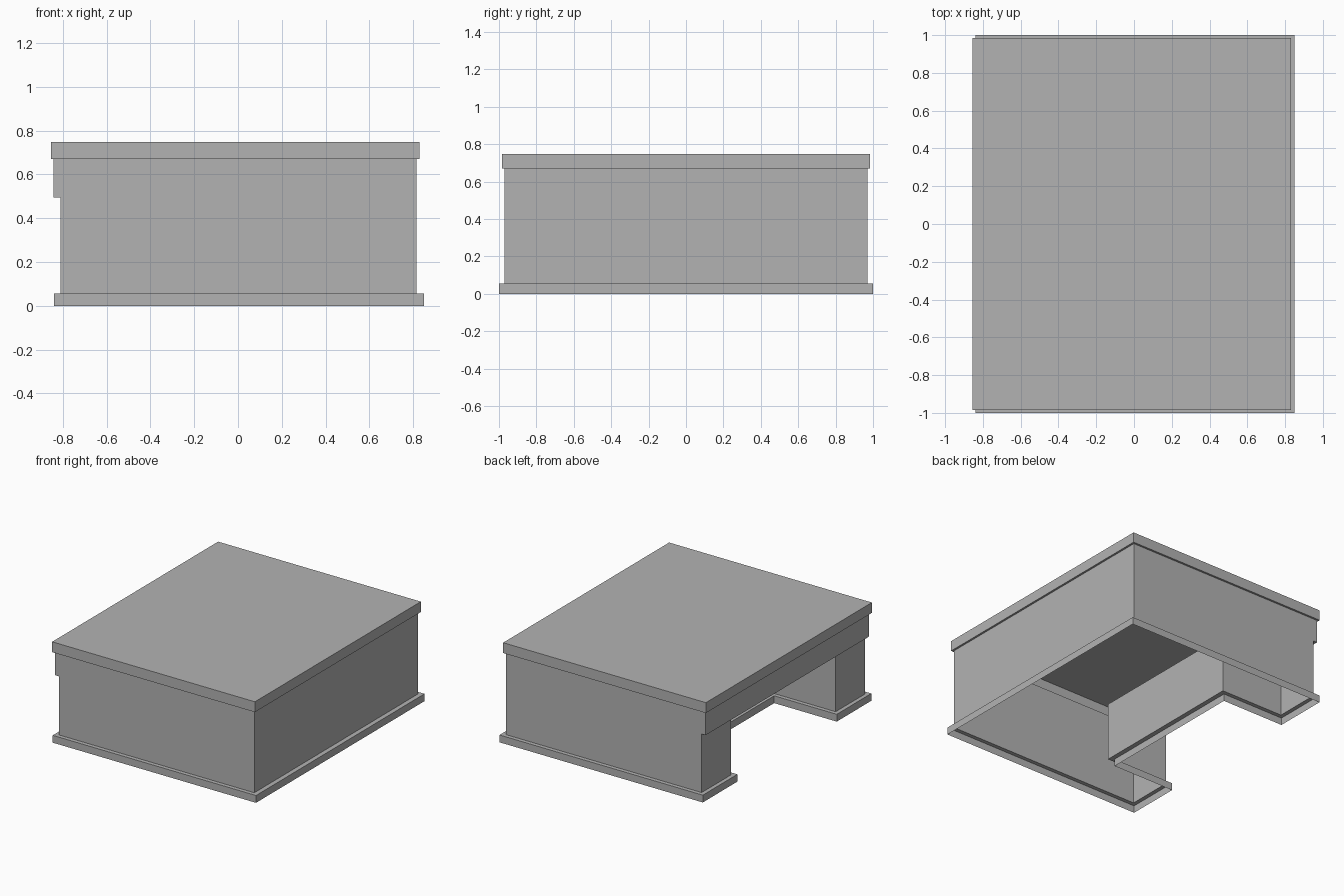
import bpy
import bmesh

cube = bpy.data.objects.get("Cube")
if cube:
    bpy.data.objects.remove(cube, do_unlink=True)

GREY = (0.45, 0.45, 0.45, 1)
paint = bpy.data.materials.new("mid_grey")
paint.use_nodes = True
paint.diffuse_color = GREY
paint.node_tree.nodes["Principled BSDF"].inputs["Base Color"].default_value = GREY

# Heights of the horizontal steps
PLINTH_TOP, KNEE_TOP, CAP_BOTTOM, CAP_TOP = 0.055, 0.495, 0.67, 0.748


def rect(x0, x1, y0, y1):
    return [(x0, y0), (x1, y0), (x1, y1), (x0, y1)]


def u_shape(x0, x1, y, knee_x, knee_y):
    """Counter-clockwise plan with a kneehole cut into the -x side."""
    return rect(x0, x1, -y, y) + [(x0, knee_y), (knee_x, knee_y),
                                  (knee_x, -knee_y), (x0, -knee_y)]


def face(bm, points):
    bm.faces.new([bm.verts.new(p) for p in points])


def loft(bm, lower, z0, upper, z1):
    """Join two matching outlines with a ring of quads."""
    n = len(lower)
    for i in range(n):
        j = (i + 1) % n
        face(bm, [(*lower[i], z0), (*lower[j], z0), (*upper[j], z1), (*upper[i], z1)])


def flat(bm, outline, z, up=True):
    points = [(x, y, z) for x, y in outline]
    face(bm, points if up else points[::-1])


def finish(bm, name):
    bmesh.ops.remove_doubles(bm, verts=bm.verts, dist=0.0005)
    mesh = bpy.data.meshes.new(name)
    bm.to_mesh(mesh)
    bm.free()
    mesh.materials.append(paint)
    bpy.context.collection.objects.link(bpy.data.objects.new(name, mesh))


body_plan = u_shape(-0.81, 0.815, 0.97, -0.285, 0.62)
plinth_plan = u_shape(-0.84, 0.85, 1.0, -0.32, 0.59)
upper_plan = rect(-0.843, 0.815, -0.97, 0.97)
cap_plan = rect(-0.855, 0.83, -0.985, 0.985)

# Hollow plinth with its upper ledge
bm = bmesh.new()
loft(bm, plinth_plan, 0, plinth_plan, PLINTH_TOP)
loft(bm, plinth_plan, PLINTH_TOP, body_plan, PLINTH_TOP)
finish(bm, "plinth")

# Thin walls around both pedestals and the kneehole
bm = bmesh.new()
loft(bm, body_plan, PLINTH_TOP, body_plan, KNEE_TOP)
finish(bm, "pedestal_walls")

# Upper walls with the overhanging apron and the kneehole ceiling
bm = bmesh.new()
loft(bm, upper_plan, KNEE_TOP, upper_plan, CAP_BOTTOM)
flat(bm, rect(-0.843, -0.285, -0.62, 0.62), KNEE_TOP, up=False)
for y0, y1 in ((-0.97, -0.62), (0.62, 0.97)):
    flat(bm, rect(-0.843, -0.81, y0, y1), KNEE_TOP, up=False)
finish(bm, "apron_and_upper_walls")

# Hollow worktop cap
bm = bmesh.new()
loft(bm, upper_plan, CAP_BOTTOM, cap_plan, CAP_BOTTOM)
loft(bm, cap_plan, CAP_BOTTOM, cap_plan, CAP_TOP)
flat(bm, cap_plan, CAP_TOP)
finish(bm, "worktop")
